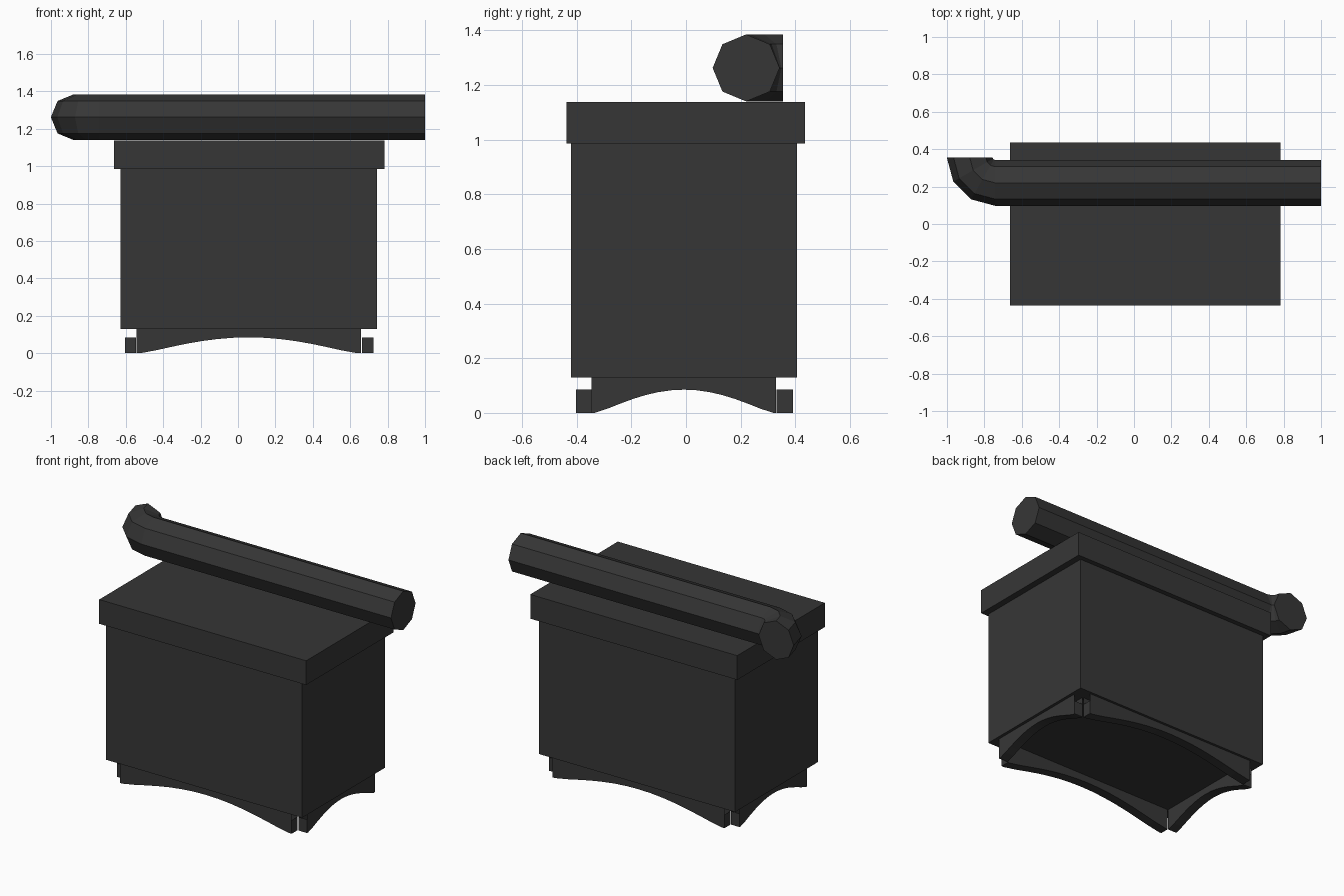
import bpy, bmesh, math
from mathutils import Vector

if "Cube" in bpy.data.objects:
    bpy.data.objects.remove(bpy.data.objects["Cube"])

iron = bpy.data.materials.new("dark_iron")
iron.diffuse_color = (0.037, 0.037, 0.037, 1)
iron.use_nodes = True
iron.node_tree.nodes["Principled BSDF"].inputs["Base Color"].default_value = iron.diffuse_color


def finish(name, bm):
    bmesh.ops.recalc_face_normals(bm, faces=bm.faces[:])
    me = bpy.data.meshes.new(name)
    bm.to_mesh(me)
    bm.free()
    me.materials.append(iron)
    ob = bpy.data.objects.new(name, me)
    bpy.context.collection.objects.link(ob)
    return ob


def box(name, lo, hi):
    bm = bmesh.new()
    bmesh.ops.create_cube(bm, size=1)
    for v in bm.verts:
        v.co = Vector([(a + b) / 2 + c * (b - a) for a, b, c in zip(lo, hi, v.co)])
    finish(name, bm)


def arch_plate(name, u0, u1, w0, w1, along_x):
    """Hollow skirt plate with an arched lower edge and short end caps."""
    top, rise, n = 0.13, 0.085, 14
    bm = bmesh.new()

    def vert(u, w, z):
        return bm.verts.new((u, w, z) if along_x else (w, u, z))

    mid, half = (u0 + u1) / 2, (u1 - u0) / 2
    ts = [-1] + [-0.97 + 1.94 * i / n for i in range(n + 1)] + [1]
    rows = []
    for t in ts:
        u = mid + t * half
        z = rise * max(0, 1 - (t / 0.97) ** 2) ** 1.3
        rows.append([vert(u, w0, top), vert(u, w0, z), vert(u, w1, z), vert(u, w1, top)])
    for a, b in zip(rows, rows[1:]):
        for k in range(3):
            bm.faces.new((a[k], a[k + 1], b[k + 1], b[k]))
    # end caps reach only as high as the arch
    for r, u in ((rows[0], u0), (rows[-1], u1)):
        bm.faces.new((r[1], r[2], vert(u, w1, rise), vert(u, w0, rise)))
    finish(name, bm)


# Stove body and lid
box("stove_body", (-0.627, -0.42, 0.13), (0.742, 0.406, 0.985))
box("stove_lid", (-0.663, -0.437, 0.985), (0.782, 0.436, 1.138))

# Arched base skirt
arch_plate("front_skirt", -0.543, 0.657, -0.403, -0.345, True)
arch_plate("back_skirt", -0.543, 0.657, 0.331, 0.391, True)
arch_plate("left_skirt", -0.345, 0.330, -0.605, -0.545, False)
arch_plate("right_skirt", -0.345, 0.330, 0.664, 0.724, False)

# Octagonal flue pipe with a three-segment elbow turning to the back
R, zc, bend = 0.1225, 1.262, 0.135
cx, cy = -0.743, 0.355
stations = [(Vector((1, cy - bend, zc)), Vector((0, -1, 0)))]
for i in range(4):
    a = math.radians(30 * i)
    d = Vector((-math.sin(a), -math.cos(a), 0))
    stations.append((Vector((cx, cy, zc)) + d * bend, d))
bm = bmesh.new()
rings = []
for c, d in stations:
    rings.append([bm.verts.new(c + d * (R * math.cos(k * math.pi / 4))
                               + Vector((0, 0, R * math.sin(k * math.pi / 4)))) for k in range(8)])
for a, b in zip(rings, rings[1:]):
    for k in range(8):
        bm.faces.new((a[k], a[(k + 1) % 8], b[(k + 1) % 8], b[k]))
bm.faces.new(rings[0])
bm.faces.new(rings[-1])
finish("flue_pipe", bm)
